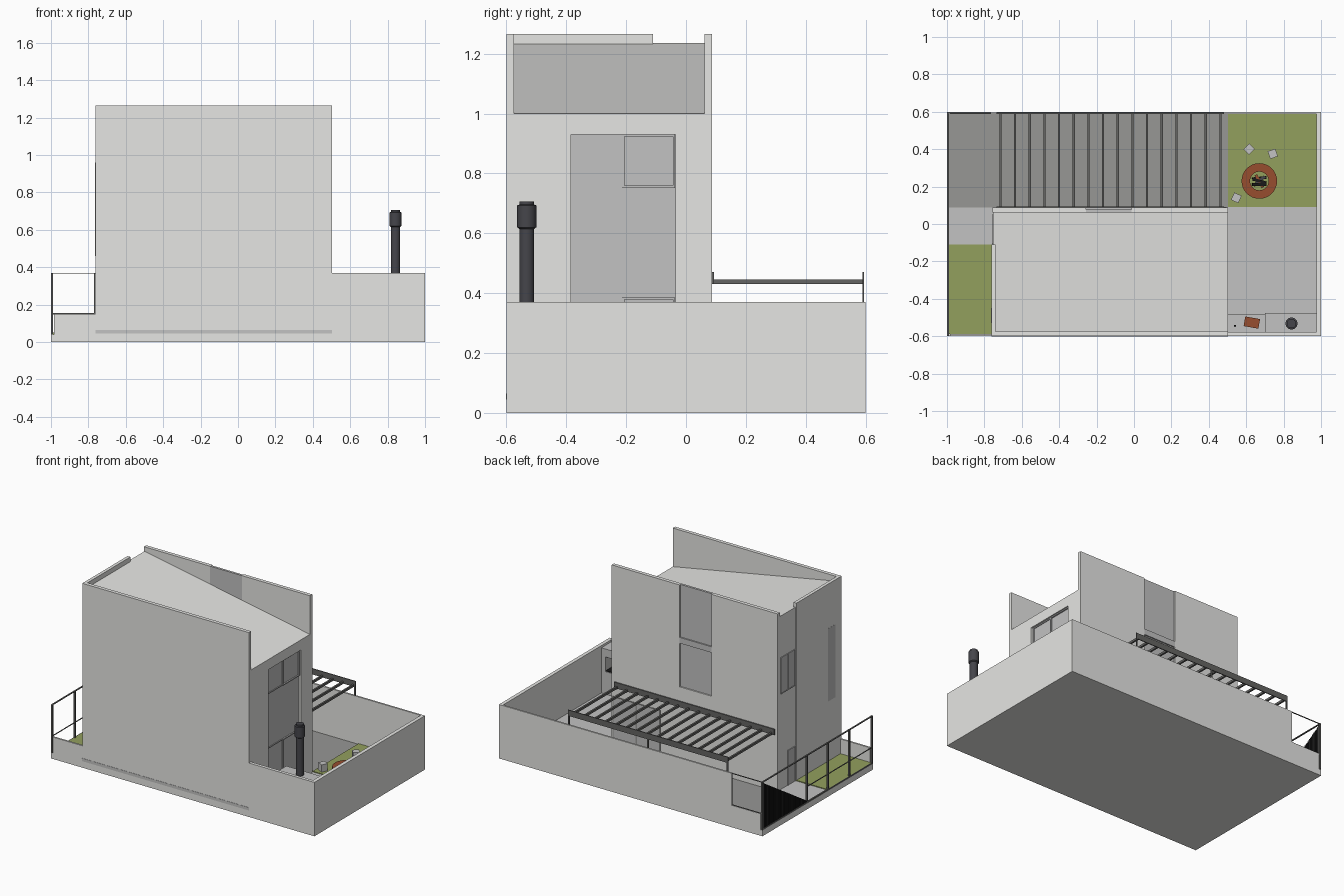
import bpy, bmesh, math
from mathutils import Matrix

if "Cube" in bpy.data.objects:
    bpy.data.objects.remove(bpy.data.objects["Cube"])


def mat(name, r, g, b):
    m = bpy.data.materials.new(name)
    m.diffuse_color = (r, g, b, 1)
    m.use_nodes = True
    m.node_tree.nodes["Principled BSDF"].inputs["Base Color"].default_value = m.diffuse_color
    return m


CONCRETE = mat("light concrete", .79, .79, .77)
PAVING = mat("patio grey", .545, .545, .54)
DRIVE = mat("driveway grey", .31, .31, .30)
GLASS = mat("window grey", .54, .54, .54)
METAL = mat("dark metal", .13, .13, .125)
STOVE = mat("stove black", .06, .06, .07)
GRASS = mat("grass green", .29, .35, .11)
BRICK = mat("terracotta", .31, .075, .028)
SOOT = mat("soot black", .01, .01, .01)


def finish(name, bm, material):
    bmesh.ops.recalc_face_normals(bm, faces=bm.faces)
    me = bpy.data.meshes.new(name)
    bm.to_mesh(me)
    bm.free()
    me.materials.append(material)
    ob = bpy.data.objects.new(name, me)
    bpy.context.collection.objects.link(ob)
    return ob


def boxes(name, material, *specs):
    """One object from boxes given as (x0, x1, y0, y1, z0, z1)."""
    bm = bmesh.new()
    for x0, x1, y0, y1, z0, z1 in specs:
        m = Matrix.Translation(((x0 + x1) / 2, (y0 + y1) / 2, (z0 + z1) / 2))
        m = m @ Matrix.Diagonal((x1 - x0, y1 - y0, z1 - z0, 1))
        bmesh.ops.create_cube(bm, size=1, matrix=m)
    return finish(name, bm, material)


def block(name, material, size, loc, rot=(0, 0, 0)):
    """A single rotated box."""
    ob = boxes(name, material, *[(-size[0]/2, size[0]/2, -size[1]/2, size[1]/2, -size[2]/2, size[2]/2)])
    ob.location = loc
    ob.rotation_euler = [math.radians(a) for a in rot]
    return ob


def lathe(name, material, profile, loc, steps=32):
    """Closed (radius, z) profile spun about z."""
    bm = bmesh.new()
    vs = [bm.verts.new((r, 0, z)) for r, z in profile]
    es = [bm.edges.new((vs[i], vs[(i + 1) % len(vs)])) for i in range(len(vs))]
    bmesh.ops.spin(bm, geom=vs + es, cent=(0, 0, 0), axis=(0, 0, 1), angle=math.tau, steps=steps)
    bmesh.ops.remove_doubles(bm, verts=bm.verts, dist=1e-5)
    ob = finish(name, bm, material)
    ob.location = loc
    for p in ob.data.polygons:
        p.use_smooth = abs(p.normal.z) < .5
    return ob


def extrude_xz(name, material, pts, y0, y1):
    bm = bmesh.new()
    f = bm.faces.new([bm.verts.new((x, y0, z)) for x, z in pts])
    r = bmesh.ops.extrude_face_region(bm, geom=[f])
    vs = [v for v in r["geom"] if isinstance(v, bmesh.types.BMVert)]
    bmesh.ops.translate(bm, verts=vs, vec=(0, y1 - y0, 0))
    return finish(name, bm, material)


G = .045  # ground level

# --- plot: slab, boundary walls, ground surfaces
boxes("base_slab", CONCRETE, (-1, 1, -.6, .6, 0, .04))
boxes("boundary_walls", CONCRETE,
      (.975, 1, -.6, .6, .04, .37), (.503, .975, -.6, -.578, .04, .37),
      (-.765, .975, .588, .6, .04, .37), (-.985, -.765, .588, .6, .04, .15),
      (-.985, -.76, -.6, -.588, .04, .15))
boxes("driveway", DRIVE, (-.995, .503, .087, .588, .04, G))
boxes("entrance_path", PAVING, (-.995, -.74, -.11, .087, .04, G))
boxes("front_lawn", GRASS, (-.995, -.76, -.588, -.11, .04, G + .005))
boxes("patio", PAVING, (.503, .975, -.578, .092, .04, G))
boxes("back_lawn", GRASS, (.503, .975, .092, .588, .04, G + .005))

# --- house body with sloping roof, parapet walls around it
extrude_xz("house_body", CONCRETE,
           [(-.753, .04), (.483, .04), (.483, .93), (.503, .93), (.503, 1.0), (-.753, 1.235)], -.576, .063)
boxes("house_walls", CONCRETE,
      (-.762, .503, -.6, -.575, .04, 1.265), (-.762, -.74, -.575, -.11, .04, 1.265),
      (-.757, -.256, .062, .087, .04, 1.265), (-.013, .503, .062, .087, .04, 1.265),
      (-.256, -.013, .062, .087, .04, .566),
      (.483, .503, -.575, -.385, .04, .93), (.483, .503, -.035, .062, .04, .93))
boxes("front_base_strip", PAVING, (-.762, .503, -.6015, -.598, .045, .065))

# --- garden side window strip in the recess
boxes("garden_glazing", GLASS, (.48, .486, -.385, -.035, .04, .93))
bars = []
for z0, z1 in ((G, .385), (.752, .93)):
    for y0, y1, x1 in ((-.383, -.209, .491), (-.213, -.037, .495)):
        t = .007
        bars += [(.483, x1, y0, y0 + t, z0, z1), (.483, x1, y1 - t, y1, z0, z1),
                 (.483, x1, y0, y1, z0, z0 + t), (.483, x1, y0, y1, z1 - t, z1)]
boxes("garden_window_frames", GLASS, *bars)

# --- tall window strip sunk in the back wall, and terrace doors
boxes("stair_window", GLASS, (-.256, -.013, .062, .078, .566, 1.265))
boxes("stair_window_band", GLASS, (-.256, -.013, .078, .087, .865, .905))
boxes("terrace_door", GLASS, (.14, .49, .085, .089, G, .36))
boxes("terrace_door_frame", DRIVE, *[(x, x + .008, .086, .091, G, .36) for x in (.132, .31, .487)],
      (.132, .495, .086, .091, .36, .367))

# --- entrance side openings
boxes("entrance_glazing", GLASS, (-.755, -.745, -.10, .045, .70, .945), (-.755, -.745, -.105, -.03, G, .28))
boxes("entrance_frames", GLASS,
      *[(-.758, -.745, y, y + .005, .70, .945) for y in (-.106, -.035, .045)],
      *[(-.758, -.745, -.106, .05, z, z + .005) for z in (.70, .945)],
      *[(-.758, -.745, y, y + .005, G, .28) for y in (-.109, -.03)],
      (-.758, -.745, -.109, -.025, .28, .285))
boxes("slot_window", GLASS, (-.7635, -.758, -.53, -.45, .46, .96))

# --- pergola over the driveway
boxes("pergola_slats", METAL, *[(-.72 + i * .0784, -.708 + i * .0784, .09, .592, .43, .445) for i in range(16)])
boxes("pergola_beams", METAL, (-.735, .48, .087, .094, .43, .47), (-.735, .48, .589, .595, .43, .47))
boxes("pergola_posts", METAL, *[(x, x + .01, .589, .595, .368, .43) for x in (-.735, -.13, .47)])

# --- street fence: posts, rails, gate bars and back frame
boxes("fence_posts", METAL, *[(-1, -.988, y - .005, y + .005, .04, .37) for y in (-.595, -.35, -.115, .11, .594)])
boxes("fence_rails", METAL, (-1, -.99, -.6, .6, .365, .37), (-.998, -.992, -.6, .11, .15, .154),
      (-1, -.99, -.6, .6, .04, .05))
n = 56
boxes("gate_bars", SOOT, *[(-.998, -.992, .11 + i * .48 / n, .116 + i * .48 / n, .05, .056 + .306 * i / n)
                           for i in range(n)])
boxes("back_fence_frame", METAL, (-1, -.765, .592, .598, .366, .37), (-1, -.765, .592, .598, .148, .154),
      (-.769, -.765, .592, .598, .15, .37))

# --- barbecue corner: oven, counter, chimney
boxes("oven_block", PAVING, (.7, .975, -.578, -.475, .04, .20), (.7, .975, -.578, -.475, .30, .355),
      (.7, .73, -.578, -.475, .20, .30), (.945, .975, -.578, -.475, .20, .30),
      (.73, .945, -.578, -.56, .20, .30))
boxes("oven_soot", SOOT, (.73, .945, -.56, -.555, .20, .30), (.73, .945, -.555, -.48, .20, .205))
boxes("counter", PAVING, (.503, .7, -.578, -.48, .04, .18))
block("brick_stack", BRICK, (.08, .052, .03), (.63, -.527, .195), (0, 0, -10))
lathe("tap", SOOT, [(0, 0), (.006, 0), (.006, .05), (0, .05)], (.54, -.545, .18), 12)
lathe("chimney", STOVE, [(0, .35), (.025, .35), (.025, .615), (.032, .62), (.032, .693), (.025, .696),
                         (.025, .706), (0, .706)], (.842, -.532, 0))

# --- fire pit with logs and stools
lathe("fire_pit", BRICK, [(.05, .0), (.095, 0), (.095, .03), (.05, .03)], (.67, .23, G))
lathe("ash_bed", GRASS, [(0, 0), (.052, 0), (.052, .012), (0, .012)], (.67, .23, G))
for i, (a, dy, c) in enumerate(((5, .015, SOOT), (40, 0, STOVE), (120, 0, BRICK), (165, 0, SOOT), (0, -.018, SOOT))):
    block(f"log_{i + 1}", c, (.075, .015, .012), (.67, .23 + dy, G + .018 + .004 * i), (0, 6, a))
for i, (x, y, a) in enumerate(((.615, .40, 45), (.742, .375, 20), (.547, .14, 65))):
    block(f"stool_{i + 1}", PAVING, (.043, .043, .05), (x, y, G + .03), (0, 0, a))
